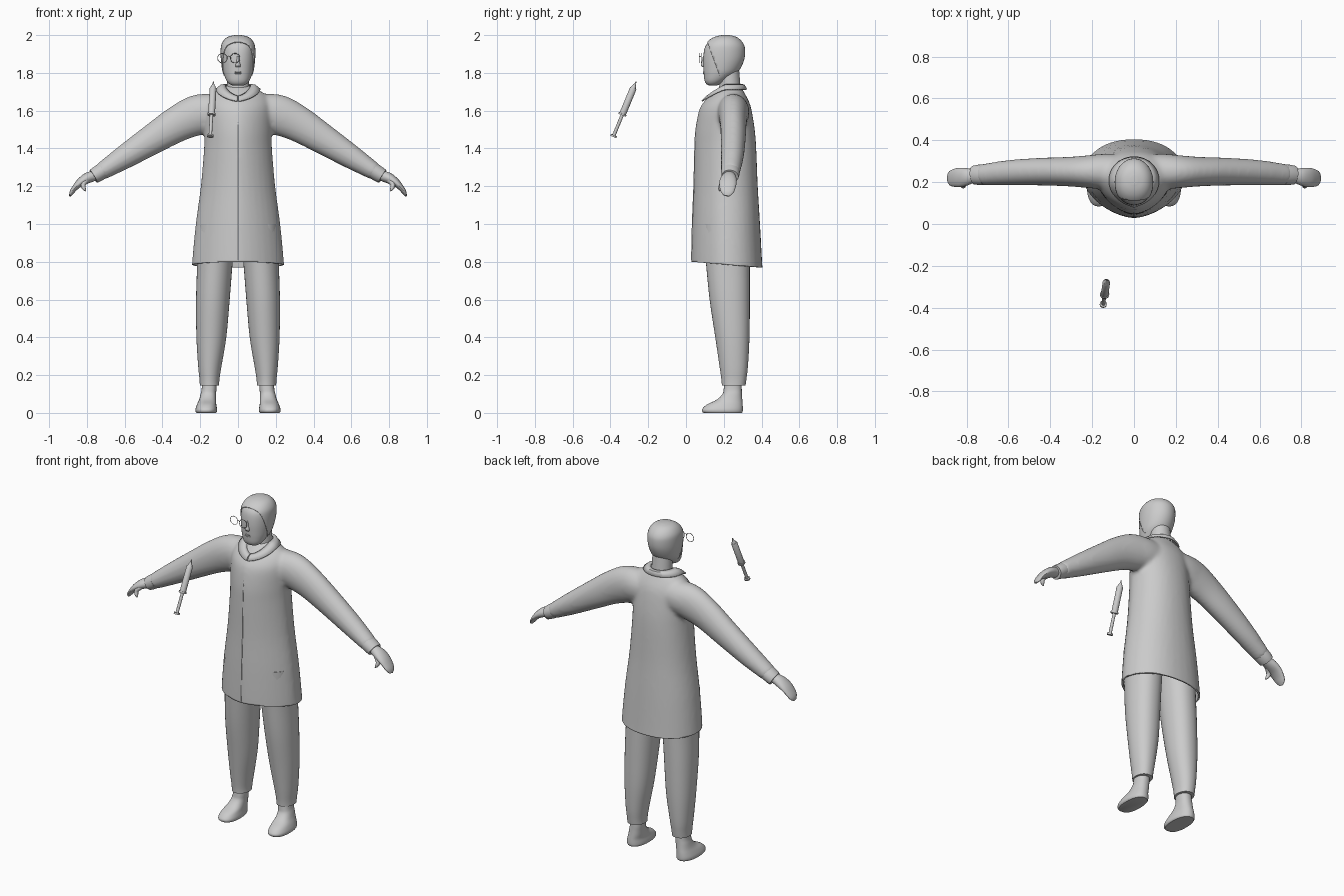
import bpy, bmesh, math
from mathutils import Vector

cube = bpy.data.objects.get("Cube")
if cube:
    bpy.data.objects.remove(cube, do_unlink=True)

clay = bpy.data.materials.new("light_grey")
clay.use_nodes = True
GREY = (0.6, 0.6, 0.6, 1)
clay.diffuse_color = GREY
clay.node_tree.nodes["Principled BSDF"].inputs["Base Color"].default_value = GREY

X, Y, Z = Vector((1, 0, 0)), Vector((0, 1, 0)), Vector((0, 0, 1))
made = []


def add_object(name, bm, mirror=False):
    mesh = bpy.data.meshes.new(name)
    bmesh.ops.recalc_face_normals(bm, faces=bm.faces)
    bm.to_mesh(mesh)
    bm.free()
    ob = bpy.data.objects.new(name, mesh)
    bpy.context.collection.objects.link(ob)
    mesh.materials.append(clay)
    if mirror:
        ob.modifiers.new("Mirror", "MIRROR").use_mirror_merge = False
    made.append(ob)
    return ob


def spline(secs, steps):
    """Catmull-Rom through rows of numbers."""
    out = []
    for i in range(len(secs) - 1):
        p = [secs[max(0, min(len(secs) - 1, i + k))] for k in (-1, 0, 1, 2)]
        for s in range(steps):
            t = s / steps
            out.append([b + t / 2 * (c - a + t * (2*a - 5*b + 4*c - d + t * (3*(b - c) + d - a)))
                        for a, b, c, d in zip(*p)])
    return out + [list(secs[-1])]


def loft(bm, secs, axis=None, front=2, back=2, sides=36, steps=4, flip=1):
    """Skin rings (x, y, z, radius across, radius along y)."""
    rows = spline(secs, steps)
    rings = []
    for i, (x, y, z, ra, rb) in enumerate(rows):
        a, b = rows[max(0, i - 1)], rows[min(len(rows) - 1, i + 1)]
        tangent = axis or (Vector(b[:3]) - Vector(a[:3])).normalized()
        u = Y.cross(tangent).normalized()
        v = tangent.cross(u)
        ring = []
        for k in range(sides):
            ang = math.tau * k / sides
            c, s = math.cos(ang), math.sin(ang)
            e = 2 / (back if s > 0 else front)
            p = (Vector((x, y, z)) + u * math.copysign(abs(c) ** e * ra, c)
                 + v * math.copysign(abs(s) ** e * rb, s))
            ring.append(bm.verts.new((p.x * flip, p.y, p.z)))
        rings.append(ring)
    for lo, hi in zip(rings, rings[1:]):
        for k in range(sides):
            n = (k + 1) % sides
            bm.faces.new((lo[k], lo[n], hi[n], hi[k]))
    bm.faces.new(rings[0][::-1])
    bm.faces.new(rings[-1])


def part(name, secs, mirror=False, **options):
    bm = bmesh.new()
    loft(bm, secs, **options)
    return add_object(name, bm, mirror)


def profile(rows):
    """Upright rings from (z, front y, back y, half width, centre x)."""
    return [(r[4] if len(r) > 4 else 0, (r[1] + r[2]) / 2, r[0], r[3], (r[2] - r[1]) / 2)
            for r in rows]


def cut(ob, point, normal):
    """Keep only the side the normal points to."""
    bm = bmesh.new()
    bm.from_mesh(ob.data)
    bmesh.ops.bisect_plane(bm, geom=bm.verts[:] + bm.edges[:] + bm.faces[:],
                           plane_co=point, plane_no=normal, clear_inner=True)
    bm.to_mesh(ob.data)
    bm.free()


def thicken(ob, amount, offset=-1):
    m = ob.modifiers.new("Thickness", "SOLIDIFY")
    m.thickness, m.offset = amount, offset


# Coat: body and sleeves fused into one skin, then opened at the hem
bm = bmesh.new()
loft(bm, profile([(.70, .03, .41, .247), (.80, .028, .403, .243), (1.0, .033, .392, .224),
                  (1.2, .041, .38, .197), (1.4, .045, .372, .18), (1.5, .05, .364, .178),
                  (1.6, .068, .348, .178), (1.65, .097, .333, .168), (1.69, .138, .312, .14),
                  (1.72, .17, .295, .09), (1.735, .19, .28, .06)]),
     axis=Z, front=1.65, back=2.2)
sleeve = [(.04, .25, 1.595, .09, .08), (.14, .25, 1.59, .1, .085), (.22, .25, 1.575, .107, .078),
          (.32, .25, 1.53, .096, .07), (.45, .25, 1.45, .081, .066), (.6, .245, 1.355, .064, .06),
          (.73, .235, 1.273, .045, .05)]
for side in (1, -1):
    loft(bm, sleeve, flip=side)
coat = add_object("coat", bm)
fuse = coat.modifiers.new("Fuse", "REMESH")
fuse.mode, fuse.voxel_size = "VOXEL", 0.011
relax = coat.modifiers.new("Relax", "SMOOTH")
relax.factor, relax.iterations = 0.5, 8
graph = bpy.context.evaluated_depsgraph_get()
coat.data = bpy.data.meshes.new_from_object(coat.evaluated_get(graph))
coat.modifiers.clear()
cut(coat, (0, .03, .80), (0, .03, .37))
thicken(coat, .01)
part("sleeve_cuffs", [(.715, .235, 1.283, .043, .049), (.745, .235, 1.264, .042, .048),
                      (.765, .233, 1.252, .039, .045)], mirror=True, steps=2)
part("front_seam", [(0, .03, .81, .003, .003), (0, .034, 1.0, .003, .003),
                    (0, .042, 1.2, .003, .003), (0, .047, 1.4, .003, .003),
                    (0, .053, 1.5, .003, .003), (0, .073, 1.6, .003, .003),
                    (0, .096, 1.64, .003, .003)], sides=8)

# Collar: sloping band around the neck, open to a point at the front
bm = bmesh.new()
previous = None
for i in range(49):
    ang = math.radians(-86 + 352 * i / 48)
    c, s = math.cos(ang), math.sin(ang)
    front = max(0, -s)
    row = []
    for rx, ry, drop, cy in ((.068, .08, 0, .215), (.09, .095, .004, .213), (.118, .112, .026, .208)):
        spread = rx * math.copysign(abs(c) ** (1 + .3 * front), c)
        row.append(bm.verts.new((spread, cy + ry * s - .012 * front, 1.738 - drop - .062 * front ** 1.3)))
    if previous:
        for k in range(2):
            bm.faces.new((previous[k], row[k], row[k + 1], previous[k + 1]))
    previous = row
thicken(add_object("collar", bm), .008, 0)

# Trousers and bare feet
part("trouser_legs", profile([(1.0, .09, .34, .105, .11), (.9, .095, .34, .1, .117),
                              (.8, .105, .338, .094, .122), (.6, .125, .338, .089, .133),
                              (.4, .155, .336, .079, .141), (.25, .177, .328, .062, .149),
                              (.18, .187, .32, .053, .151), (.145, .19, .315, .051, .151)]),
     mirror=True, axis=Z, back=2.2)
part("feet", profile([(.19, .205, .293, .039, .152), (.13, .2, .295, .039, .153),
                      (.1, .193, .296, .041, .157), (.07, .163, .298, .045, .161),
                      (.045, .112, .3, .051, .166), (.022, .087, .301, .057, .168),
                      (.008, .085, .3, .057, .168), (0, .093, .296, .052, .168)]),
     mirror=True, axis=Z, front=2.4, back=2.2)

# Hands: mitten fingers and a separate thumb
part("hands", [(.73, .233, 1.27, .027, .03), (.765, .23, 1.255, .028, .032),
               (.80, .226, 1.242, .028, .042), (.835, .222, 1.22, .022, .046),
               (.862, .22, 1.193, .016, .042), (.88, .217, 1.168, .012, .034),
               (.889, .213, 1.149, .005, .015)], mirror=True, sides=20)
part("thumbs", [(.785, .215, 1.24, .014, .016), (.812, .195, 1.222, .015, .016),
                (.82, .186, 1.203, .012, .013), (.814, .18, 1.186, .009, .01),
                (.806, .178, 1.175, .003, .004)], mirror=True, sides=14)

# Head, neck and close-fitting hair
skull = profile([(1.734, .12, .165, .03), (1.742, .107, .185, .046), (1.76, .098, .215, .061),
                 (1.79, .094, .258, .074), (1.82, .092, .283, .081), (1.87, .091, .304, .087),
                 (1.92, .096, .308, .088), (1.95, .108, .3, .083), (1.975, .133, .28, .067),
                 (1.99, .163, .255, .044), (1.997, .195, .225, .012)])
part("head", skull, axis=Z, front=2.2)
part("neck", profile([(1.66, .16, .3, .065), (1.72, .175, .29, .06), (1.77, .175, .285, .058),
                      (1.83, .17, .28, .056)]), axis=Z)
hair = part("hair", [(x, y, z + .003, ra + .004, rb + .005) for x, y, z, ra, rb in skull],
            axis=Z, front=2.2)
cut(hair, (0, .11, 1.97), (0, .19, .07))
cut(hair, (0, 0, 1.785), (0, 0, 1))
thicken(hair, .006)

# Face: nose and lips
part("nose", profile([(1.83, .088, .11, .013), (1.842, .078, .11, .014),
                      (1.86, .083, .11, .009), (1.89, .09, .11, .006)]), axis=Z, sides=14)
for name, z in (("upper_lip", 1.805), ("lower_lip", 1.797)):
    part(name, [(-.024, .1, z, .001, .003), (0, .095, z, .004, .006),
                (.024, .1, z, .001, .003)], sides=10)

# Spectacles: two wire rims and a bridge
bm = bmesh.new()
for cx, cy in ((-.015, .07), (-.083, .08)):
    rim = []
    for i in range(28):
        a = math.tau * i / 28
        rim.append([bm.verts.new((cx + (.025 + .0018 * math.cos(b)) * math.cos(a),
                                  cy + .0018 * math.sin(b),
                                  1.878 + (.025 + .0018 * math.cos(b)) * math.sin(a)))
                    for b in (math.tau * k / 6 for k in range(6))])
    for i in range(28):
        for k in range(6):
            j, n = (i + 1) % 28, (k + 1) % 6
            bm.faces.new((rim[i][k], rim[j][k], rim[j][n], rim[i][n]))
add_object("spectacle_rims", bm)
part("spectacle_bridge", [(-.058, .077, 1.885, .0018, .0018), (-.049, .072, 1.889, .0018, .0018),
                          (-.04, .073, 1.885, .0018, .0018)], sides=6)

# Floating syringe, each piece turned along one slanted axis
start, end = Vector((-.147, -.385, 1.462)), Vector((-.13, -.264, 1.755))


def turned(name, stations):
    part(name, [(*start.lerp(end, t), r, r) for t, r in stations],
         axis=(end - start).normalized(), sides=20, steps=1)


turned("syringe_thumb_rest", [(0, .017), (.03, .017)])
turned("syringe_plunger", [(.03, .009), (.42, .009)])
turned("syringe_finger_flange", [(.39, .022), (.42, .022)])
turned("syringe_barrel", [(.42, .018), (.87, .018), (.89, .014)])
turned("syringe_nozzle", [(.88, .014), (.91, .012), (.94, .006), (1, .002)])

# Smooth shading with crisp edges
bpy.ops.object.select_all(action="DESELECT")
for ob in made:
    ob.select_set(True)
bpy.context.view_layer.objects.active = coat
bpy.ops.object.shade_smooth_by_angle(angle=math.radians(40))
